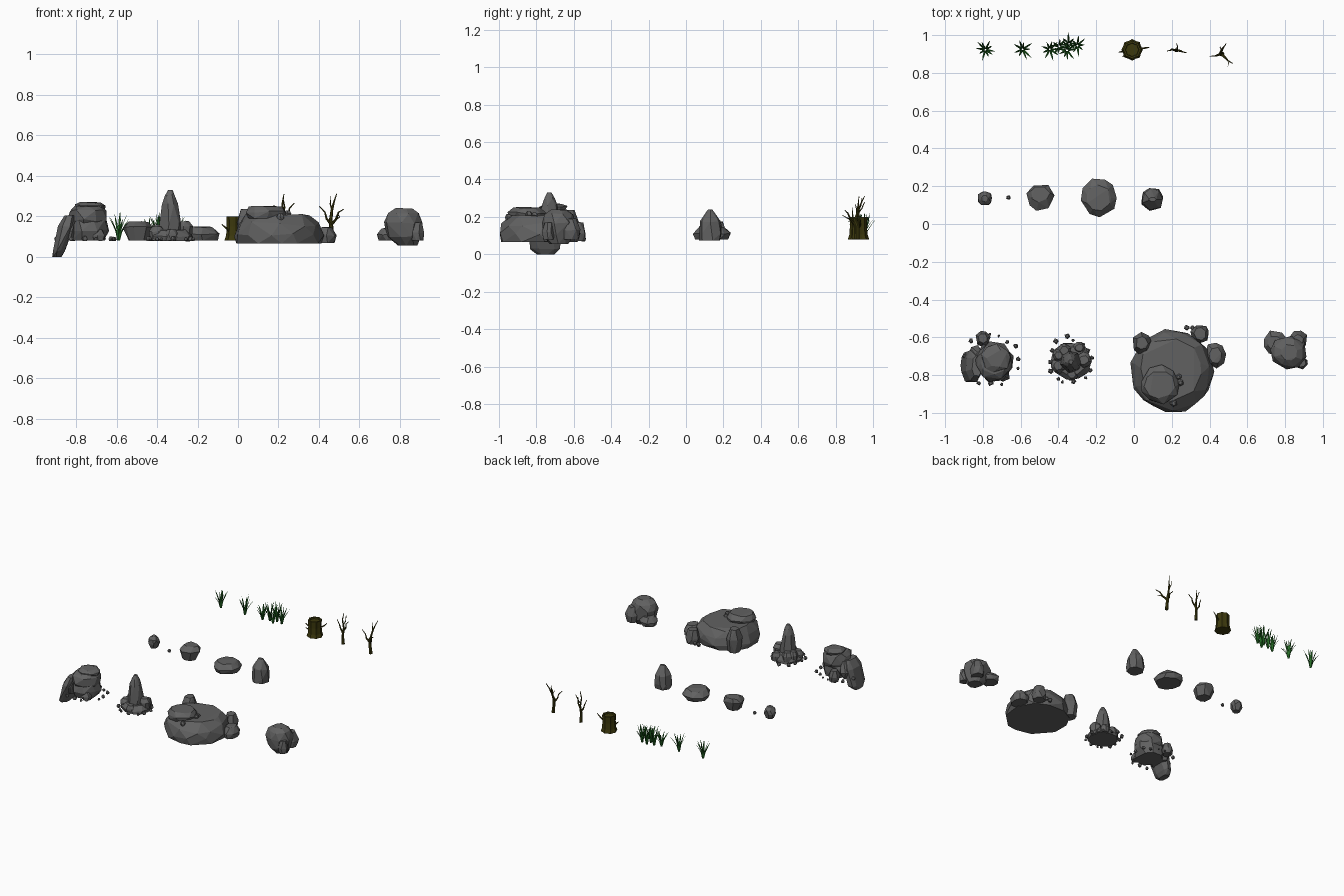
import bpy, bmesh, math, random
from mathutils import Vector

if "Cube" in bpy.data.objects:
    bpy.data.objects.remove(bpy.data.objects["Cube"])

random.seed(7)


def material(name, col):
    m = bpy.data.materials.new(name)
    m.diffuse_color = (*col, 1)
    m.use_nodes = True
    m.node_tree.nodes["Principled BSDF"].inputs["Base Color"].default_value = m.diffuse_color
    return m


STONE = material("stone", (0.12, 0.12, 0.12))
GREEN = material("grass_green", (0.02, 0.16, 0.02))
BARK = material("bark", (0.045, 0.04, 0.004))


def finish(name, bm, mat):
    me = bpy.data.meshes.new(name)
    bm.to_mesh(me)
    bm.free()
    me.materials.append(mat)
    ob = bpy.data.objects.new(name, me)
    bpy.context.collection.objects.link(ob)
    return ob


def add_rock(bm, x, y, layers, n=8, jit=0.1):
    """Faceted stone: hull of jittered rings; layer = (z, rx, ry, [dx, dy])."""
    part = bmesh.new()
    for i, (z, rx, ry, *off) in enumerate(layers):
        dx, dy = off if off else (0, 0)
        ph = random.uniform(0, 6.28)
        for k in range(n):
            a = ph + (k + random.uniform(-0.25, 0.25)) * 2 * math.pi / n
            s = random.uniform(1 - jit, 1 + jit * 0.4)
            dz = 0 if i == 0 else random.uniform(-0.06, 0.06) * min(rx, ry)
            part.verts.new((x + dx + rx * s * math.cos(a), y + dy + ry * s * math.sin(a), z + dz))
    res = bmesh.ops.convex_hull(part, input=part.verts)
    bmesh.ops.delete(part, geom=[v for v in part.verts if not v.link_faces], context='VERTS')
    bmesh.ops.dissolve_limit(part, angle_limit=0.12, verts=part.verts, edges=part.edges)
    tmp = bpy.data.meshes.new("tmp")
    part.to_mesh(tmp)
    part.free()
    bm.from_mesh(tmp)
    bpy.data.meshes.remove(tmp)


def rock(name, x, y, layers, n=8, jit=0.1):
    bm = bmesh.new()
    add_rock(bm, x, y, layers, n, jit)
    return finish(name, bm, STONE)


def pebbles(name, x, y, r, count, z=0.085):
    bm = bmesh.new()
    for i in range(count):
        a = (i + random.uniform(-.3, .3)) * 2 * math.pi / count
        s, d = random.uniform(.008, .017), r * random.uniform(.9, 1.12)
        add_rock(bm, x + d * math.cos(a), y + d * math.sin(a),
                 [(z - s * .5, s * .7, s * .7), (z + s * .2, s, s), (z + s, s * .5, s * .5)], 5)
    finish(name, bm, STONE)


# stacked boulder cluster, front left
rock("stack_base", -.745, -.73, [(.08, .095, .1), (.13, .11, .115), (.18, .095, .1)])
rock("stack_upper", -.74, -.725, [(.15, .085, .09), (.18, .103, .11), (.23, .1, .1), (.25, .075, .075)], 9)
rock("stack_cap", -.73, -.71, [(.235, .075, .07), (.255, .08, .075), (.268, .055, .05)])
rock("stack_side", -.84, -.73, [(.08, .035, .07), (.13, .05, .09), (.2, .03, .06, .02, 0)])
rock("stack_leaning_slab", -.86, -.75, [(0, .025, .05, -.035, 0), (.03, .035, .085, -.025, 0),
                                        (.15, .045, .095, .01, 0), (.205, .03, .06, .03, 0)])
rock("stack_rear_stone", -.80, -.605, [(.08, .035, .035), (.12, .043, .043), (.16, .025, .025)], 7)
rock("stack_front_stone", -.69, -.8, [(.08, .03, .03), (.105, .04, .035), (.135, .02, .02)], 6)
pebbles("stack_pebbles", -.755, -.72, .135, 15)

# standing spire with rubble
rock("spire", -.335, -.73, [(.09, .058, .06), (.16, .058, .06), (.26, .042, .044),
                            (.3, .027, .03), (.33, .012, .013)], 7, .06)
rock("spire_base", -.335, -.725, [(.078, .105, .1), (.1, .11, .105), (.13, .085, .08)], 10)
for i, (x, y, r, h) in enumerate([(-.265, -.72, .043, .175), (-.4, -.75, .042, .15), (-.37, -.67, .04, .155),
                                  (-.33, -.795, .038, .135), (-.29, -.655, .035, .14), (-.4, -.695, .035, .16)]):
    rock(f"spire_rubble_{i}", x, y, [(.08, r * .9, r * .9), (h - .025, r, r), (h, r * .6, r * .6)], 7)
pebbles("spire_pebbles", -.34, -.72, .115, 14)

# large flat boulder with companions
rock("large_boulder", .2, -.78, [(.066, .215, .215), (.11, .222, .226), (.16, .21, .218),
                                 (.203, .165, .17, -.005, .01)], 11, .05)
rock("large_boulder_slab", .135, -.85, [(.19, .095, .095), (.22, .105, .103), (.248, .085, .08)], 9)
rock("large_boulder_stone_left", .042, -.63, [(.07, .045, .05), (.17, .055, .06), (.235, .033, .035)], 7)
rock("large_boulder_stone_rear", .35, -.58, [(.07, .045, .045), (.11, .053, .053), (.17, .035, .035)], 7)
rock("large_boulder_stone_right", .43, -.695, [(.068, .05, .065), (.105, .058, .073), (.145, .035, .045)], 8)
for i, (x, y, z, r) in enumerate([(.245, -.84, .215, .02), (.235, -.81, .21, .018), (.21, -.95, .2, .02),
                                  (.28, -.55, .085, .016), (.31, -.55, .085, .014)]):
    rock(f"large_boulder_chip_{i}", x, y, [(z - r, r * .7, r * .7), (z, r, r), (z + r * .7, r * .5, r * .5)], 6)

# rounded boulder group, front right
rock("round_boulder", .82, -.68, [(.055, .05, .05, .02, 0), (.1, .088, .085), (.17, .098, .097),
                                  (.215, .08, .08), (.238, .045, .045)], 8)
rock("round_boulder_left", .745, -.63, [(.08, .055, .055), (.11, .066, .068), (.14, .04, .04)])
rock("round_boulder_rear", .868, -.615, [(.08, .04, .045), (.13, .053, .057), (.19, .03, .03)])
rock("round_boulder_right", .887, -.735, [(.08, .03, .03), (.12, .036, .036), (.17, .024, .024)], 7)

# single stones, middle row
rock("single_stone_small", -.79, .135, [(.085, .028, .028), (.12, .042, .042), (.15, .038, .038),
                                        (.17, .018, .018)], 7)
rock("single_pebble", -.665, .14, [(.08, .009, .009), (.09, .013, .013), (.1, .007, .007)], 6)
rock("single_stone_block", -.497, .14, [(.08, .05, .052), (.145, .075, .078), (.173, .052, .045, 0, .02)], 7)
rock("single_stone_flat", -.187, .138, [(.08, .085, .09), (.11, .1, .105), (.145, .07, .075)], 9)
rock("single_stone_tall", .098, .13, [(.075, .058, .062), (.11, .061, .065), (.175, .056, .058),
                                      (.24, .02, .012)], 7, .06)


def add_blade(bm, x, y, a, reach, h, w):
    # creased, curved, pointed blade
    d, s = Vector((math.cos(a), math.sin(a), 0)), Vector((-math.sin(a), math.cos(a), 0))
    rows = []
    for t, k in ((0, .6), (.35, 1), (.7, .75)):
        c = Vector((x, y, .08)) + d * (.006 + reach * t ** 1.7) + Vector((0, 0, h * t * (1.25 - .25 * t)))
        rows.append([bm.verts.new(c + s * w * k), bm.verts.new(c - d * w * .6 * k),
                     bm.verts.new(c - s * w * k)])
    tip = bm.verts.new(Vector((x, y, .08 + h)) + d * reach)
    for r0, r1 in zip(rows, rows[1:]):
        for i in range(3):
            j = (i + 1) % 3
            bm.faces.new((r0[i], r0[j], r1[j], r1[i]))
    for i in range(3):
        bm.faces.new((rows[-1][i], rows[-1][(i + 1) % 3], tip))


def grass(name, tufts):
    bm = bmesh.new()
    for x, y, n, h in tufts:
        for i in range(n):
            a = (i + random.uniform(-.3, .3)) * 2 * math.pi / n
            f = random.uniform(.55, 1)
            add_blade(bm, x, y, a, .066 * f, h * random.uniform(.95, 1.05) * (1.3 - .6 * f), .0055)
        add_blade(bm, x, y, 1, .015, h, .005)
    finish(name, bm, GREEN)


# grass tufts and the wide clump
grass("grass_tuft_left", [(-.787, .922, 10, .14)])
grass("grass_tuft_right", [(-.59, .925, 9, .14)])
grass("grass_clump", [(-.445, .925, 9, .12), (-.395, .94, 8, .14), (-.355, .92, 9, .14),
                      (-.345, .955, 8, .15), (-.3, .945, 8, .13)])


def add_limb(bm, pts, r0, r1, n=6):
    # tapered branch along a path
    pts = [Vector(p) for p in pts]
    rings = []
    for i, p in enumerate(pts):
        t = pts[min(i + 1, len(pts) - 1)] - pts[max(i - 1, 0)]
        q = Vector((0, 0, 1)).rotation_difference(t)
        r = r0 + (r1 - r0) * i / (len(pts) - 1)
        rings.append([bm.verts.new(p + q @ Vector((r * math.cos(k * 2 * math.pi / n),
                                                   r * math.sin(k * 2 * math.pi / n), 0))) for k in range(n)])
    for a, b in zip(rings, rings[1:]):
        for k in range(n):
            bm.faces.new((a[k], a[(k + 1) % n], b[(k + 1) % n], b[k]))
    bm.faces.new(rings[0][::-1])
    bm.faces.new(rings[-1])


def tree(name, base, limbs):
    bm = bmesh.new()
    for r0, r1, *pts in limbs:
        add_limb(bm, [Vector(base) + Vector(p) for p in pts], r0, r1)
    finish(name, bm, BARK)


# dead saplings
tree("dead_sapling_left", (.225, .92, .08), [
    (.012, .002, (0, 0, 0), (-.004, 0, .06), (.003, .003, .12), (-.006, 0, .18), (.002, .005, .23)),
    (.007, .002, (-.002, 0, .08), (-.025, .004, .11), (-.032, 0, .14), (-.048, -.004, .175)),
    (.007, .002, (.002, 0, .1), (.025, -.005, .13), (.03, -.008, .16), (.053, -.014, .185)),
    (.005, .002, (0, 0, .14), (.006, .02, .165), (0, .035, .2))])
tree("dead_sapling_right", (.462, .9, .08), [
    (.013, .009, (.005, 0, 0), (0, 0, .05), (-.004, .003, .11)),
    (.009, .002, (-.004, .003, .1), (.002, .02, .15), (.012, .035, .19), (.026, .055, .232)),
    (.007, .002, (-.002, 0, .08), (-.025, -.008, .11), (-.032, -.01, .14), (-.06, -.012, .17)),
    (.008, .002, (0, 0, .08), (.022, -.02, .105), (.035, -.035, .14), (.06, -.05, .155)),
    (.004, .001, (.022, -.02, .105), (.04, -.04, .115), (.035, -.065, .13)),
    (.005, .001, (.004, .02, .15), (-.006, .035, .18), (-.005, .04, .22))])

# stump: flared fluted trunk, hollowed top, twigs
bm = bmesh.new()
rings = []
for r, z in ((.054, .08), (.046, .105), (.043, .15), (.045, .2), (.035, .2), (.033, .19)):
    rings.append([bm.verts.new((-.01 + r * (1 + .06 * (-1) ** k) * math.cos(k * math.pi / 8),
                                .922 + r * (1 + .06 * (-1) ** k) * math.sin(k * math.pi / 8), z))
                  for k in range(16)])
for a, b in zip(rings, rings[1:]):
    for k in range(16):
        bm.faces.new((a[k], a[(k + 1) % 16], b[(k + 1) % 16], b[k]))
bm.faces.new(rings[0][::-1])
bm.faces.new(rings[-1])
for tip in ((-.08, .91, .16), (.08, .935, .19), (-.06, .885, .14)):
    mid = Vector((-.01, .922, .13)).lerp(Vector(tip), .75) - Vector((0, 0, .008))
    add_limb(bm, [(-.01, .922, .12), mid, tip], .007, .002, 5)
finish("stump", bm, BARK)
